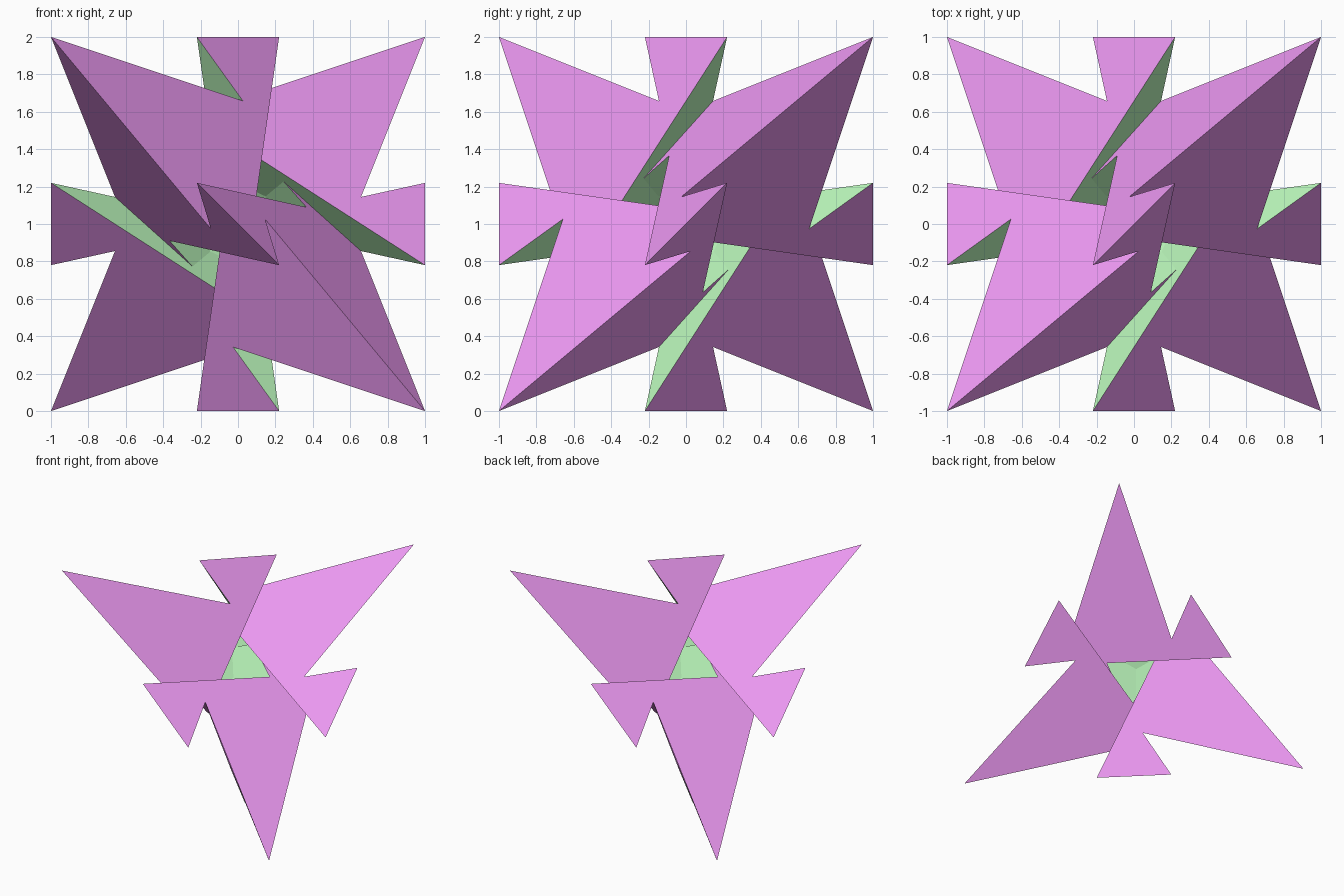
import bpy, bmesh
from mathutils import Vector, Matrix

if "Cube" in bpy.data.objects:
    bpy.data.objects.remove(bpy.data.objects["Cube"])

# Twelve purple and twelve green seven-sided plates, each set being one plate
# turned by the rotations of a tetrahedron, form a frame with four openings.
OUTER = Vector((-2, 2, 1))          # plane of the outer plate: n . p = 1
INNER = Vector((2.0, 2.73, 2.04))   # plane of the cavity plate: n . p = 1


def half_turn(n, axis):
    return Vector([c if i == axis else -c for i, c in enumerate(n)])


def cycle(v):
    return Vector((v[1], v[2], v[0]))


def meet(*normals):
    return Matrix([tuple(n) for n in normals]).inverted() @ Vector((1, 1, 1))


# Corner points from meeting planes
tip = Vector((1, 1, 1))
tail = meet(OUTER, half_turn(OUTER, 2), half_turn(INNER, 2))
tail2 = half_turn(tail, 2)
notch = meet(OUTER, cycle(cycle(OUTER)), half_turn(INNER, 2))
if notch.z < 0.3:
    notch = meet(OUTER, cycle(OUTER), half_turn(INNER, 2))
rim = meet(OUTER, INNER, half_turn(INNER, 1))
rim2 = half_turn(rim, 1)
inner = meet(INNER, cycle(INNER), Vector((-1, 2, 2)))
if abs(inner.x + 0.06) > 0.03:
    inner = meet(INNER, cycle(cycle(INNER)), Vector((-1, 2, 2)))
inner2 = cycle(inner)
heart = tip / sum(INNER)

outer_plate = [tip, notch, tail, tail2, rim, half_turn(inner2, 1), cycle(notch)]
inner_plate = [heart, inner, half_turn(notch, 2), tail2, rim, rim2, inner2]


def turned(points):
    for shift in range(3):
        for axis in (None, 0, 1, 2):
            yield [p if axis is None else half_turn(p, axis) for p in points]
        points = [cycle(p) for p in points]


bm = bmesh.new()
plates = ((outer_plate, OUTER, 0), (inner_plate, -INNER, 1))
for plate, normal, slot in plates:
    for pts in turned(plate + [normal]):
        face = bm.faces.new([bm.verts.new(p + Vector((0, 0, 1))) for p in pts[:-1]])
        face.material_index = slot
        face.normal_update()
        if face.normal.dot(pts[-1]) < 0:
            face.normal_flip()
bmesh.ops.remove_doubles(bm, verts=bm.verts[:], dist=0.002)

mesh = bpy.data.meshes.new("star_frame")
bm.to_mesh(mesh)
bm.free()
star = bpy.data.objects.new("star_frame", mesh)
bpy.context.collection.objects.link(star)

# Purple outside, green cavity
for name, colour in (("purple", (0.85, 0.32, 0.9, 1)), ("green", (0.49, 0.92, 0.49, 1))):
    mat = bpy.data.materials.new(name)
    mat.diffuse_color = colour
    mat.use_nodes = True
    mat.node_tree.nodes["Principled BSDF"].inputs["Base Color"].default_value = mat.diffuse_color
    mesh.materials.append(mat)
